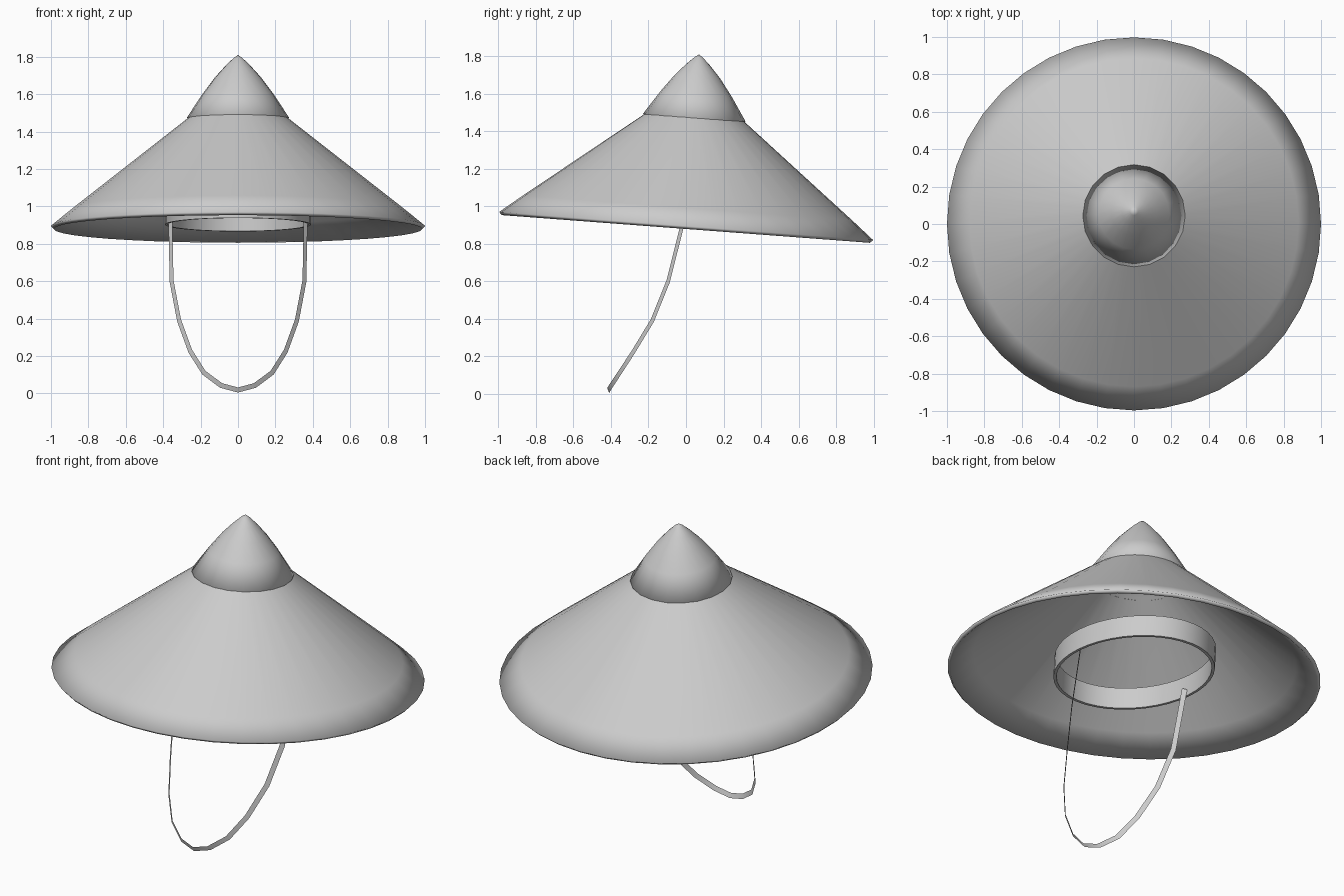
import bpy, bmesh, math
from mathutils import Vector, Matrix

if "Cube" in bpy.data.objects:
    bpy.data.objects.remove(bpy.data.objects["Cube"])

straw = bpy.data.materials.new("light_grey")
straw.diffuse_color = (0.6, 0.6, 0.6, 1)
straw.use_nodes = True
straw.node_tree.nodes["Principled BSDF"].inputs["Base Color"].default_value = straw.diffuse_color

# The hat leans slightly backwards around the brim centre
TILT = Matrix.Translation((0, 0, 0.887)) @ Matrix.Rotation(math.radians(-4.3), 4, 'X')


def finish(name, bm, matrix=None):
    if matrix:
        bm.transform(matrix)
    mesh = bpy.data.meshes.new(name)
    bm.to_mesh(mesh)
    bm.free()
    mesh.materials.append(straw)
    for p in mesh.polygons:
        p.use_smooth = True
    obj = bpy.data.objects.new(name, mesh)
    bpy.context.collection.objects.link(obj)
    return obj


def lathe(name, profile, sides, closed=False, sy=1.0, sharp=None):
    """Spin (radius, height) points around the hat axis."""
    bm = bmesh.new()
    rings = []
    for r, h in profile:
        n = 1 if r == 0 else sides
        rings.append([bm.verts.new((r * math.cos(2 * math.pi * i / sides),
                                    r * sy * math.sin(2 * math.pi * i / sides), h))
                      for i in range(n)])
    pairs = list(zip(rings, rings[1:]))
    if closed:
        pairs.append((rings[-1], rings[0]))
    for a, b in pairs:
        for i in range(sides):
            j = (i + 1) % sides
            quad = [a[i % len(a)], a[j % len(a)], b[j % len(b)], b[i % len(b)]]
            bm.faces.new(list(dict.fromkeys(quad)))
    bmesh.ops.recalc_face_normals(bm, faces=bm.faces)
    obj = finish(name, bm, TILT)
    if sharp:
        bpy.context.view_layer.objects.active = obj
        obj.select_set(True)
        bpy.ops.object.shade_smooth_by_angle(angle=math.radians(sharp))
        obj.select_set(False)
    return obj


# Wide conical brim with a thin rounded lip and hollow underside
lathe("brim", [(0, 0.80), (0.25, 0.60), (0.88, 0.105), (1.0, 0.008),
               (0.985, -0.008), (0.865, 0.09), (0.24, 0.585), (0, 0.775)], 40)

# Pointed cap over the peak, its lower edge turned inwards
lathe("peak_cap", [(0, 0.925), (0.022, 0.91), (0.064, 0.87), (0.123, 0.805),
                   (0.19, 0.715), (0.274, 0.588), (0.25, 0.572)], 20)

# Oval head band hanging inside the brim
lathe("head_band", [(0.39, 0.015), (0.39, 0.135), (0.375, 0.135), (0.375, 0.015)],
      40, closed=True, sy=1.25, sharp=30)

# Flat chin strap: one half of the path, mirrored to the other side
half = [(0.362, -0.01, 0.94), (0.355, -0.095, 0.60), (0.315, -0.18, 0.39),
        (0.255, -0.28, 0.225), (0.182, -0.355, 0.11), (0.09, -0.40, 0.042),
        (0, -0.415, 0.018)]
path = [Vector(p) for p in half]
path += [Vector((-p.x, p.y, p.z)) for p in reversed(path[:-1])]
bm = bmesh.new()
edges = []
plane_normal = Vector((0, 0.91, -0.41))
for i, p in enumerate(path):
    tangent = (path[min(i + 1, len(path) - 1)] - path[max(i - 1, 0)]).normalized()
    outward = tangent.cross(plane_normal).normalized()
    if outward.dot(p - Vector((0, -0.15, 0.6))) < 0:
        outward.negate()
    side = (outward + plane_normal).normalized() * 0.0145
    edges.append((bm.verts.new(p - side), bm.verts.new(p + side)))
for a, b in zip(edges, edges[1:]):
    bm.faces.new((a[0], a[1], b[1], b[0]))
finish("chin_strap", bm)
